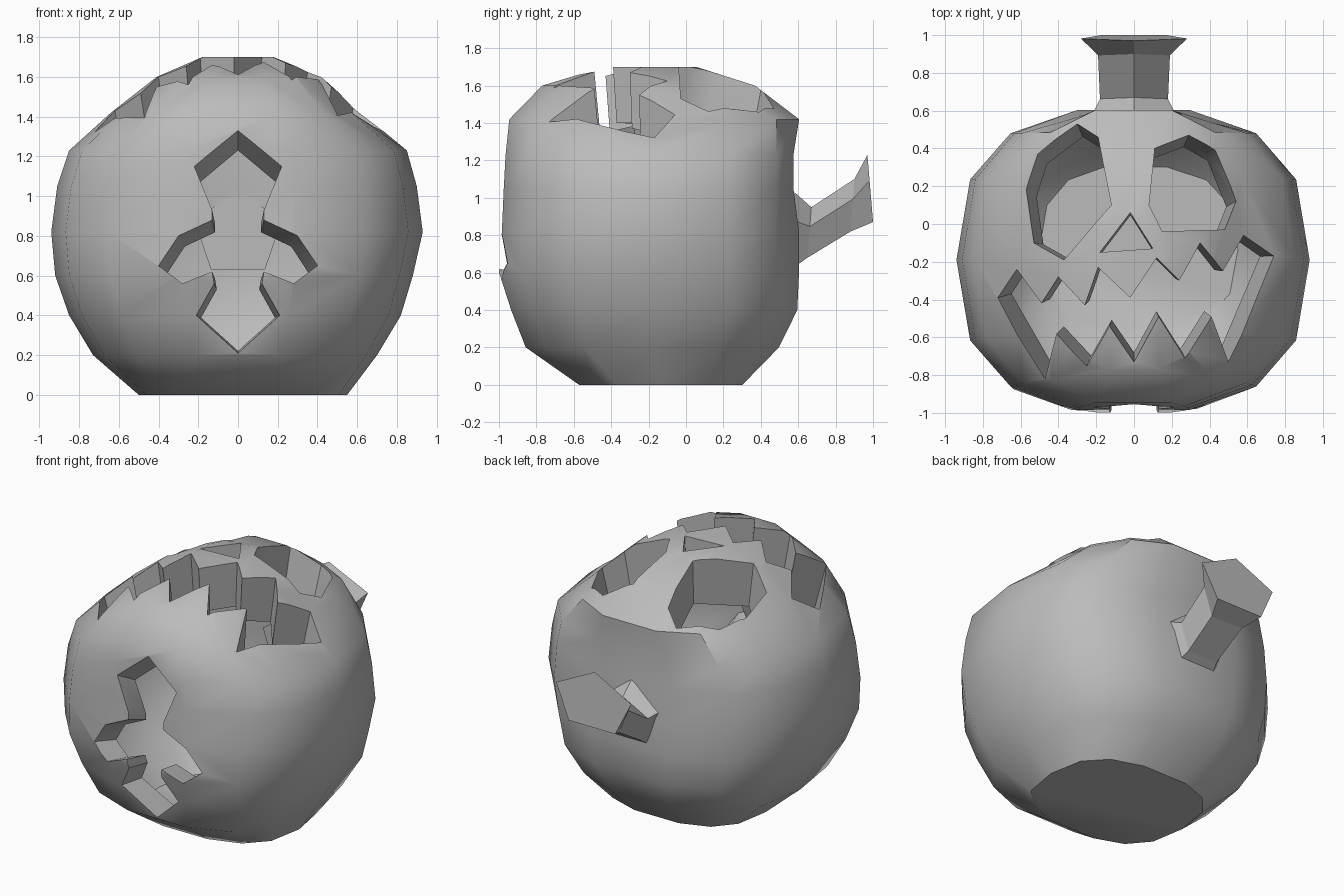
import bpy, bmesh, math
from mathutils import Vector
from mathutils.bvhtree import BVHTree

if "Cube" in bpy.data.objects:
    bpy.data.objects.remove(bpy.data.objects["Cube"])

grey = bpy.data.materials.new("plain grey")
grey.use_nodes = True
COLOUR = (0.5, 0.5, 0.5, 1)
grey.diffuse_color = COLOUR
grey.node_tree.nodes["Principled BSDF"].inputs["Base Color"].default_value = COLOUR


def loft(name, rings):
    """Skin a list of equal point rings and cap both ends."""
    bm = bmesh.new()
    loops = [[bm.verts.new(p) for p in ring] for ring in rings]
    n = len(loops[0])
    for a, b in zip(loops, loops[1:]):
        for i in range(n):
            j = (i + 1) % n
            bm.faces.new((a[i], a[j], b[j], b[i]))
    bm.faces.new(loops[0][::-1])
    bm.faces.new(loops[-1])
    bmesh.ops.recalc_face_normals(bm, faces=bm.faces)
    mesh = bpy.data.meshes.new(name)
    bm.to_mesh(mesh)
    bm.free()
    obj = bpy.data.objects.new(name, mesh)
    bpy.context.collection.objects.link(obj)
    mesh.materials.append(grey)
    return obj


# Body: squarish rings given as height, right and left width, front y, back y
SIDES, POWER = 14, 2 / 2.6
profile = [(0, .5, .55, -.58, .31), (.2, .73, .7, -.87, .51),
           (.4, .85, .82, -.95, .61), (.6, .92, .88, -1.015, .62),
           (.82, .94, .93, -1, .62), (1.05, .91, .9, -.99, .62),
           (1.23, .85, .85, -.98, .62), (1.42, .64, .62, -.96, .62),
           (1.6, .41, .42, -.78, .38), (1.7, .18, .18, -.44, .06)]


def superellipse(t):
    c, s = math.cos(t), math.sin(t)
    return math.copysign(abs(c) ** POWER, c), math.copysign(abs(s) ** POWER, s)


rings = []
for z, right, left, front, back in profile:
    ring = []
    for i in range(SIDES):
        u, v = superellipse(math.tau * (i + .5) / SIDES + math.pi / 2)
        y = (front + back) / 2 + v * (back - front) / 2
        # slight hollow above the stem
        if i in (0, SIDES - 1) and 1 < z < 1.3:
            y -= .03
        ring.append(Vector((u * (left if u > 0 else right), y, z)))
    rings.append(ring)
body = loft("pumpkin_body", rings)
surface = BVHTree.FromPolygons([v.co for v in body.data.vertices],
                               [p.vertices for p in body.data.polygons])

# Openings: pits with slightly tapering walls, whose floors are removed later
floor_points = []


def opening(name, outline, towards, focus, depth):
    inner, outer = [], []
    for a, b in outline:
        start = Vector((a, b, 3)) if towards.z else Vector((a, -3, b))
        p = surface.ray_cast(start, towards)[0]
        direction = (focus - p).normalized()
        inner.append(p + direction * depth)
        outer.append(p - direction * .8)
    floor_points.extend(inner)
    return loft(name, [inner, outer])


right_eye = [(-.3, .53), (-.19, .46), (-.12, .1), (-.37, -.19), (-.53, -.1),
             (-.57, .18), (-.51, .37)]
left_eye = [(.29, .47), (.43, .39), (.54, .12), (.48, -.03), (.15, -.04),
            (.08, .1), (.11, .4)]
nose = [(-.02, .06), (.1, -.13), (-.18, -.15)]
mouth = [(-.72, -.39), (-.62, -.24), (-.49, -.42), (-.4, -.28), (-.26, -.43),
         (-.19, -.23), (-.02, -.39), (.12, -.18), (.24, -.3), (.35, -.1),
         (.47, -.25), (.58, -.06), (.74, -.17), (.5, -.73), (.41, -.49),
         (.27, -.71), (.13, -.49), (0, -.73), (-.13, -.54), (-.25, -.75),
         (-.41, -.58), (-.47, -.82)]
half_cross = [(.22, 1.15), (.13, .93), (.13, .88), (.3, .8), (.4, .65),
              (.28, .56), (.13, .62), (.12, .56), (.21, .4)]
cross = [(0, 1.33)] + half_cross + [(0, .21)] + [(-x, z) for x, z in half_cross[::-1]]

down, inward = Vector((0, 0, -1)), Vector((0, 1, 0))
below, behind = Vector((0, -.18, -1.6)), Vector((0, .6, .3))
cutters = [opening("right_eye_cutter", right_eye, down, below, .3),
           opening("left_eye_cutter", left_eye, down, below, .3),
           opening("nose_cutter", nose, down, below, .2),
           opening("mouth_cutter", mouth, down, below, .3),
           opening("cross_cutter", cross, inward, behind, .18)]
for cutter in cutters:
    mod = body.modifiers.new(cutter.name, 'BOOLEAN')
    mod.operation, mod.solver, mod.object = 'DIFFERENCE', 'EXACT', cutter

# Bake the carving and drop the tools
carved = bpy.data.meshes.new_from_object(
    body.evaluated_get(bpy.context.evaluated_depsgraph_get()))
body.modifiers.clear()
body.data = carved
for cutter in cutters:
    bpy.data.objects.remove(cutter)

# Open the pit floors so the body is a hollow skin with rims
bm = bmesh.new()
bm.from_mesh(carved)
low = {v for v in bm.verts if any((v.co - p).length < .001 for p in floor_points)}
floors = [f for f in bm.faces if all(v in low for v in f.verts)]
bmesh.ops.delete(bm, geom=floors, context='FACES')
bm.to_mesh(carved)
bm.free()

# Stem: five-sided rings, each set by its top, bottom and half width
stem_rings = []
for top, bottom, half in [((.58, 1.03), (.58, .63), .22), ((.67, .95), (.65, .68), .18),
                          ((.9, 1.1), (.88, .82), .19), ((.97, 1.23), (1, .87), .28)]:
    top, bottom = Vector((0, *top)), Vector((0, *bottom))
    ring = []
    for i in range(5):
        t = math.tau * i / 5
        p = bottom.lerp(top, (math.cos(t) + .81) / 1.81)
        p.x = half * math.sin(t) / .95
        ring.append(p)
    stem_rings.append(ring)
stem = loft("stem", stem_rings)

# Soft skin with crisp carved edges
bpy.ops.object.select_all(action='DESELECT')
body.select_set(True)
bpy.context.view_layer.objects.active = body
bpy.ops.object.shade_smooth_by_angle(angle=math.radians(40))
